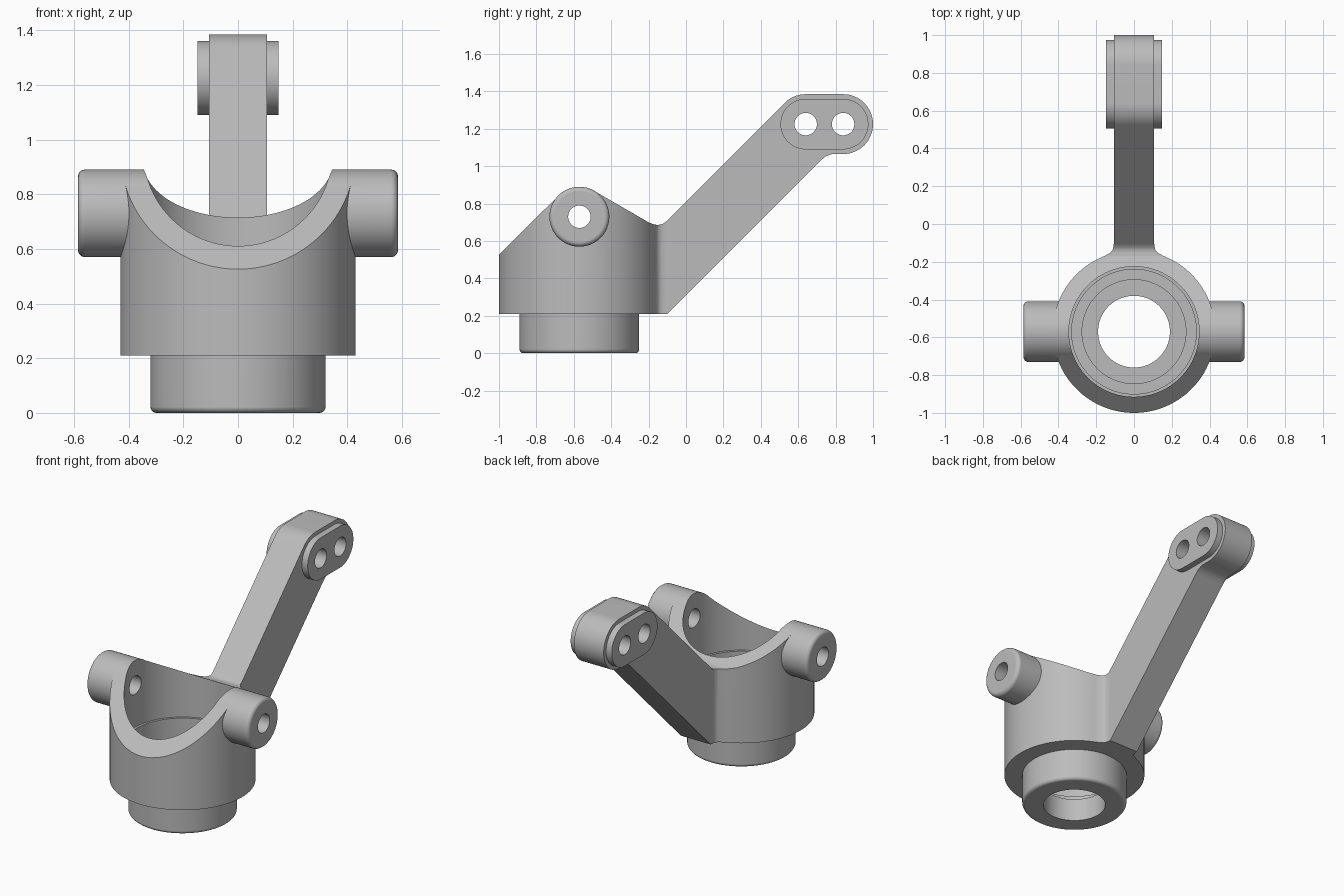
import bpy, bmesh
from math import sin, cos, pi, radians
from mathutils import Vector

cube = bpy.data.objects.get("Cube")
if cube:
    bpy.data.objects.remove(cube, do_unlink=True)

HUB_Y = -0.57      # vertical hub axis
PIVOT_Z = 0.73     # side pivot axis
HEAD_Z = 1.225     # arm end axis
HEAD_Y = (0.64, 0.84)

metal = bpy.data.materials.new("plain_grey")
metal.use_nodes = True
grey = (0.5, 0.5, 0.5, 1)
metal.diffuse_color = grey
metal.node_tree.nodes["Principled BSDF"].inputs["Base Color"].default_value = grey


def make(name, bm):
    bmesh.ops.recalc_face_normals(bm, faces=bm.faces)
    mesh = bpy.data.meshes.new(name)
    bm.to_mesh(mesh)
    bm.free()
    mesh.materials.append(metal)
    ob = bpy.data.objects.new(name, mesh)
    bpy.context.collection.objects.link(ob)
    return ob


def arc(cx, cy, r, a0, a1, n):
    angles = [radians(a0 + (a1 - a0) * i / n) for i in range(n + 1)]
    return [(cx + r * cos(a), cy + r * sin(a)) for a in angles]


def prism(name, pts, axis, lo, hi):
    """Extrude an outline: (y, z) along x, or (x, y) along z."""
    bm = bmesh.new()
    place = (lambda p: (lo, *p)) if axis == "x" else (lambda p: (*p, lo))
    face = bm.faces.new([bm.verts.new(place(p)) for p in pts])
    moved = bmesh.ops.extrude_face_region(bm, geom=[face])["geom"]
    shift = Vector((hi - lo, 0, 0)) if axis == "x" else Vector((0, 0, hi - lo))
    bmesh.ops.translate(bm, vec=shift, verts=[g for g in moved if isinstance(g, bmesh.types.BMVert)])
    return make(name, bm)


def lathe(name, profile, axis, centre, side=1, steps=96):
    """Revolve (radius, distance) pairs about an axis."""
    bm = bmesh.new()
    if axis == "x":
        verts = [bm.verts.new((side * h, 0, r)) for r, h in profile]
        spin = (1, 0, 0)
    else:
        verts = [bm.verts.new((r, 0, h)) for r, h in profile]
        spin = (0, 0, 1)
    edges = [bm.edges.new(pair) for pair in zip(verts, verts[1:])]
    bmesh.ops.spin(bm, geom=verts + edges, axis=spin, cent=(0, 0, 0),
                   angle=2 * pi, steps=steps, use_duplicate=False)
    bmesh.ops.remove_doubles(bm, verts=bm.verts, dist=0.0001)
    bmesh.ops.translate(bm, vec=centre, verts=bm.verts)
    return make(name, bm)


def combine(target, other, operation):
    mod = target.modifiers.new("join", "BOOLEAN")
    mod.operation = operation
    mod.solver = "EXACT"
    mod.object = other
    other.hide_render = True
    bpy.context.view_layer.objects.active = target
    bpy.ops.object.modifier_apply(modifier=mod.name)
    bpy.data.objects.remove(other, do_unlink=True)


# Hub cup: round footprint with a flared neck, trimmed by the sloping side outline
flare = [(0.125, -0.152), (0.112, -0.135), (0.106, -0.1)]
footprint = arc(0, HUB_Y, 0.43, 111.5, 428.5, 96) + flare
footprint += [(-x, y) for x, y in reversed(flare)]
body = prism("steering_knuckle", footprint, "z", 0.21, 1.1)
outline = [(-1.1, 0.1), (-1.1, 0.426)] + arc(HUB_Y, PIVOT_Z, 0.159, 135, 60, 16)
outline += [(-0.2, 0.7), (-0.17, 0.688), (-0.15, 0.686), (-0.125, 0.69), (-0.1, 0.7),
            (0, 0.7), (0, 0.1)]
combine(body, prism("cup_trim", outline, "x", -0.7, 0.7), "INTERSECT")

# Lower sleeve with rounded rim
rim = arc(0.298, 0.022, 0.022, -90, 0, 6)
combine(body, lathe("lower_sleeve", [(0, 0)] + rim + [(0.32, 0.3), (0, 0.3)],
                    "z", (0, HUB_Y, 0)), "UNION")

# Side pivots with rounded ends
for side in (-1, 1):
    end = arc(0.135, 0.56, 0.025, 0, 90, 6)
    combine(body, lathe("pivot", [(0, 0.2), (0.16, 0.2)] + end + [(0, 0.585)],
                        "x", (0, HUB_Y, PIVOT_Z), side), "UNION")

# Raised arm with a rounded head
arm = [(-0.19, 0.21), (-0.1, 0.21), (0.72, 1.03), (0.745, 1.052), (0.78, 1.065)]
arm += arc(HEAD_Y[1], HEAD_Z, 0.16, -90, 90, 32)
arm += arc(HEAD_Y[0], HEAD_Z, 0.16, 90, 135, 10)
arm += [(-0.105, 0.706), (-0.125, 0.691), (-0.15, 0.685), (-0.19, 0.68)]
combine(body, prism("arm", arm, "x", -0.107, 0.107), "UNION")

# Raised pads on both faces of the head
pad = arc(HEAD_Y[1], HEAD_Z, 0.135, -90, 90, 32) + arc(HEAD_Y[0], HEAD_Z, 0.135, 90, 270, 32)
combine(body, prism("head_pads", pad, "x", -0.148, 0.148), "UNION")

# Stepped hub bore
bore = [(0, -0.1), (0.19, -0.1), (0.19, 0.15), (0.275, 0.15), (0.275, 0.22),
        (0.33, 0.22), (0.33, 0.455), (0.345, 0.455), (0.345, 1.2), (0, 1.2)]
combine(body, lathe("bore", bore, "z", (0, HUB_Y, 0)), "DIFFERENCE")

# Cross holes through the pivots and the arm head
for y, z in [(HUB_Y, PIVOT_Z)] + [(y, HEAD_Z) for y in HEAD_Y]:
    hole = arc(y, z, 0.06, 0, 352.5, 47)
    combine(body, prism("hole", hole, "x", -0.8, 0.8), "DIFFERENCE")

# Smooth curved walls, keep crisp edges
bpy.ops.object.select_all(action="DESELECT")
body.select_set(True)
bpy.context.view_layer.objects.active = body
bpy.ops.object.shade_smooth_by_angle(angle=radians(30))
weighted = body.modifiers.new("even_shading", "WEIGHTED_NORMAL")
weighted.keep_sharp = True
